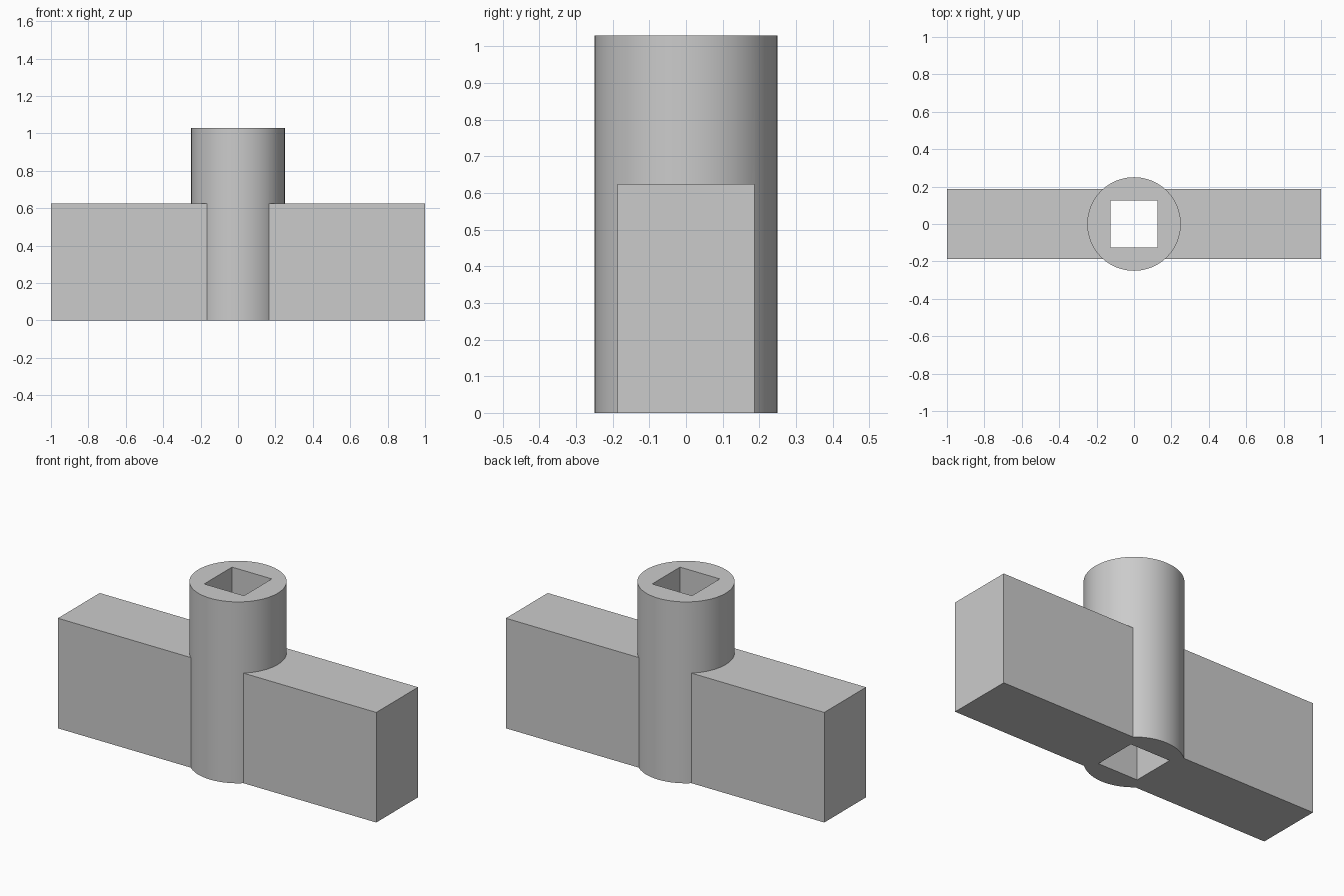
import bpy
import math

cube = bpy.data.objects.get("Cube")
if cube:
    bpy.data.objects.remove(cube, do_unlink=True)

ARM_HEIGHT, ARM_DEPTH = 0.625, 0.375
HUB_HEIGHT, HUB_RADIUS = 1.03, 0.25
HOLE = 0.25

grey = bpy.data.materials.new("grey")
grey.use_nodes = True
colour = (0.6, 0.6, 0.6, 1)
grey.diffuse_color = colour
grey.node_tree.nodes["Principled BSDF"].inputs["Base Color"].default_value = colour


def box(name, size, z):
    bpy.ops.mesh.primitive_cube_add(size=1, location=(0, 0, z))
    obj = bpy.context.object
    obj.name = name
    obj.scale = size
    bpy.ops.object.transform_apply(location=True, rotation=True, scale=True)
    obj.data.materials.append(grey)
    return obj


def combine(target, tool, operation):
    mod = target.modifiers.new(operation.lower(), 'BOOLEAN')
    mod.operation = operation
    mod.solver = 'EXACT'
    mod.object = tool
    bpy.ops.object.select_all(action='DESELECT')
    target.select_set(True)
    bpy.context.view_layer.objects.active = target
    bpy.ops.object.modifier_apply(modifier=mod.name)
    bpy.data.objects.remove(tool, do_unlink=True)


# Round hub standing on the ground
bpy.ops.mesh.primitive_cylinder_add(vertices=96, radius=HUB_RADIUS, depth=HUB_HEIGHT,
                                    location=(0, 0, HUB_HEIGHT / 2))
hub = bpy.context.object
hub.name = "hub_with_arms"
bpy.ops.object.transform_apply(location=True, rotation=True, scale=True)
hub.data.materials.append(grey)

# Cross bar forming both arms, then the square socket right through the hub
arms = box("arms", (2, ARM_DEPTH, ARM_HEIGHT), ARM_HEIGHT / 2)
combine(hub, arms, 'UNION')
socket = box("socket_cutter", (HOLE, HOLE, HUB_HEIGHT * 2), HUB_HEIGHT / 2)
socket.hide_render = True
combine(hub, socket, 'DIFFERENCE')

# Smooth the round wall and keep every corner sharp
bpy.ops.object.shade_smooth_by_angle(angle=math.radians(20))
